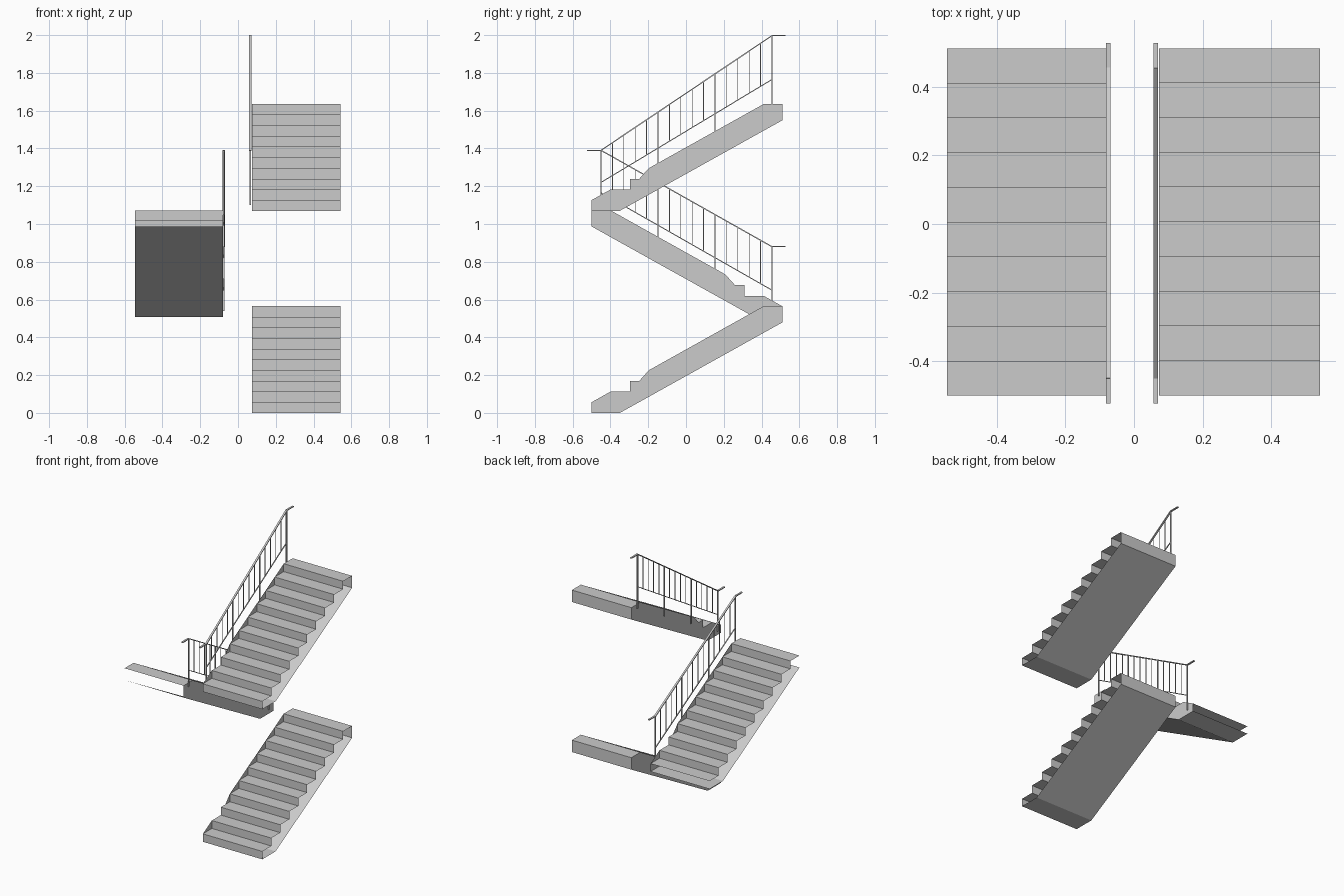
import bpy, bmesh
from mathutils import Vector

if "Cube" in bpy.data.objects:
    bpy.data.objects.remove(bpy.data.objects["Cube"])

N, TREAD, RISE = 10, 0.1012, 0.0565
Y0 = -0.5
Y1 = Y0 + N * TREAD


def new_object(name, bm):
    me = bpy.data.meshes.new(name)
    bm.to_mesh(me)
    bm.free()
    ob = bpy.data.objects.new(name, me)
    bpy.context.collection.objects.link(ob)
    return ob


def flight(name, x_in, x_out, z0, back, capped):
    """Thin-shelled stair flight, open on its outer side."""
    prof = []
    for i in range(N):
        y = Y0 + i * TREAD
        prof += [(y, i * RISE), (y, (i + 1) * RISE)]
    prof += [(Y1, N * RISE), (Y1, 0.48), (-0.35, 0.0)]
    if back:
        prof = [(Y0 + Y1 - y, z) for y, z in prof]
    bm = bmesh.new()
    a = [bm.verts.new((x_in, y, z0 + z)) for y, z in prof]
    b = [bm.verts.new((x_out, y, z0 + z)) for y, z in prof]
    n = len(prof)
    for i in range(n):
        # the first riser and the top end are open on the middle flight
        if not capped and i in (0, 2 * N):
            continue
        j = (i + 1) % n
        bm.faces.new((a[i], a[j], b[j], b[i]))
    side = bm.faces.new(a)
    bmesh.ops.triangulate(bm, faces=[side])
    new_object(name, bm)


def bar(bm, p, q, w, h):
    """Box-section bar in a plane of constant x: w across x, h in plane."""
    p, q = Vector(p), Vector(q)
    d = (q - p).normalized()
    s = Vector((w / 2, 0, 0))
    u = d.cross(Vector((1, 0, 0))) * h / 2
    ends = [[bm.verts.new(c + k) for k in (s + u, u - s, -s - u, s - u)] for c in (p, q)]
    for i in range(4):
        j = (i + 1) % 4
        bm.faces.new((ends[0][i], ends[0][j], ends[1][j], ends[1][i]))
    bm.faces.new(ends[0])
    bm.faces.new(ends[1][::-1])


def railing(name, x, ya, yb, top, low, z0):
    """Handrail, lower rail, posts and balusters from ya (bottom) to yb (top)."""
    sgn = 1 if yb > ya else -1
    mix = lambda r, t: r[0] + (r[1] - r[0]) * t
    # handrail with level ends
    bm = bmesh.new()
    pts = [(x, ya - sgn * 0.073, top[0]), (x, ya, top[0]),
           (x, yb, top[1]), (x, yb + sgn * 0.073, top[1])]
    for p, q in zip(pts, pts[1:]):
        bar(bm, p, q, 0.013, 0.006)
    new_object(name + "_handrail", bm)
    # lower rail
    bm = bmesh.new()
    bar(bm, (x, ya, low[0]), (x, yb, low[1]), 0.006, 0.005)
    new_object(name + "_lower_rail", bm)
    # posts every fifth division, balusters between
    posts, balusters = bmesh.new(), bmesh.new()
    for i in range(16):
        t = i / 15
        y = mix((ya, yb), t)
        if i % 5 == 0:
            base = z0 + (3 * (i // 5) + 1) * RISE - 0.025
            bar(posts, (x, y, base), (x, y, mix(top, t)), 0.007, 0.007)
        else:
            bar(balusters, (x, y, mix(low, t)), (x, y, mix(top, t)), 0.004, 0.004)
    new_object(name + "_posts", posts)
    new_object(name + "_balusters", balusters)


# stair flights
flight("lower_flight", 0.073, 0.542, 0.0, False, True)
flight("middle_flight", -0.079, -0.545, 0.507, True, False)
flight("upper_flight", 0.073, 0.542, 1.07, False, True)

# railings
railing("middle_railing", -0.075, 0.455, -0.45, (0.88, 1.39), (0.65, 1.165), 0.507)
railing("upper_railing", 0.064, -0.45, 0.455, (1.39, 1.997), (1.22, 1.765), 1.07)
